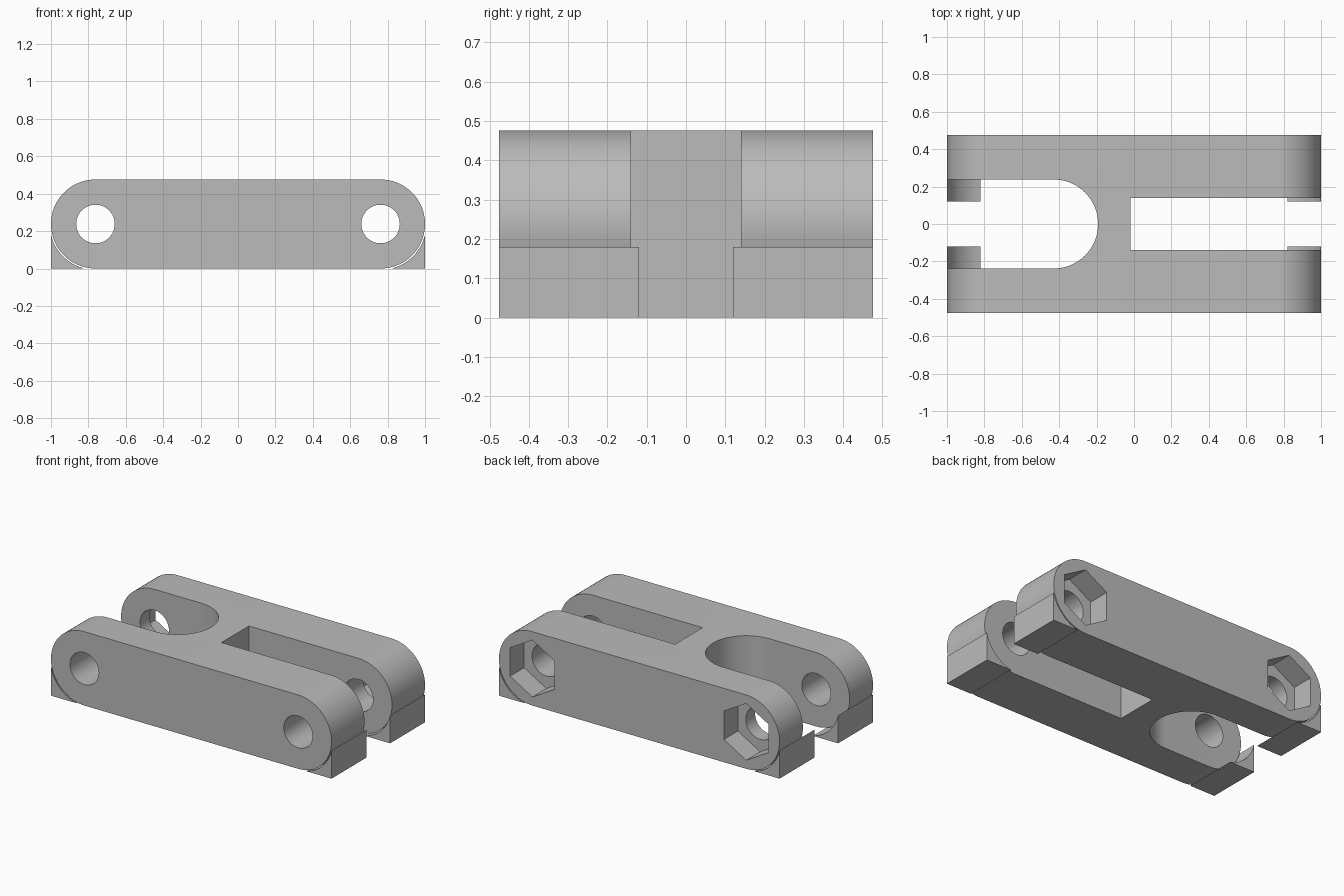
import bpy, bmesh
from math import pi, cos, sin, sqrt, acos

cube = bpy.data.objects.get("Cube")
if cube:
    bpy.data.objects.remove(cube, do_unlink=True)

R = 0.238            # end radius, also half the height
HALF_W = 0.476       # half the width
PIVOT = 1 - R        # pivot hole position along x

grey = bpy.data.materials.new("light grey")
grey.use_nodes = True
grey.diffuse_color = (0.5, 0.5, 0.5, 1)
grey.node_tree.nodes["Principled BSDF"].inputs["Base Color"].default_value = (0.5, 0.5, 0.5, 1)


def arc(cx, cy, r, start, end, n):
    steps = [start + (end - start) * i / n for i in range(n + 1)]
    return [(cx + r * cos(a), cy + r * sin(a)) for a in steps]


def prism(name, profile, axis, lo, hi):
    """Extrude a 2D profile along y (profile is x, z) or z (profile is x, y)."""
    bm = bmesh.new()
    place = (lambda u, v, d: (u, d, v)) if axis == "y" else (lambda u, v, d: (u, v, d))
    face = bm.faces.new([bm.verts.new(place(u, v, lo)) for u, v in profile])
    extruded = bmesh.ops.extrude_face_region(bm, geom=[face])["geom"]
    shift = place(0, 0, hi - lo)
    bmesh.ops.translate(bm, vec=shift, verts=[v for v in extruded if isinstance(v, bmesh.types.BMVert)])
    bmesh.ops.recalc_face_normals(bm, faces=bm.faces)
    mesh = bpy.data.meshes.new(name)
    bm.to_mesh(mesh)
    bm.free()
    mesh.materials.append(grey)
    obj = bpy.data.objects.new(name, mesh)
    bpy.context.collection.objects.link(obj)
    return obj


def select(obj):
    bpy.ops.object.select_all(action="DESELECT")
    obj.select_set(True)
    bpy.context.view_layer.objects.active = obj


def cut(target, cutter):
    cutter.hide_render = True
    mod = target.modifiers.new("cut", "BOOLEAN")
    mod.operation, mod.solver, mod.object = "DIFFERENCE", "EXACT", cutter
    select(target)
    bpy.ops.object.modifier_apply(modifier=mod.name)
    bpy.data.objects.remove(cutter, do_unlink=True)


def smooth(obj):
    select(obj)
    bpy.ops.object.shade_smooth_by_angle(angle=pi / 6)


# Link body with rounded ends
outline = arc(PIVOT, R, R, -pi / 2, pi / 2, 40) + arc(-PIVOT, R, R, pi / 2, 3 * pi / 2, 40)
link_body = prism("link_body", outline, "y", -HALF_W, HALF_W)

# Round-ended slot on one end, square slot on the other
round_slot = [(-1.2, -R)] + arc(-0.43, 0, R, -pi / 2, pi / 2, 40) + [(-1.2, R)]
cut(link_body, prism("round_slot_cutter", round_slot, "z", -0.2, 0.7))
square_slot = [(-0.02, -0.14), (1.2, -0.14), (1.2, 0.14), (-0.02, 0.14)]
cut(link_body, prism("square_slot_cutter", square_slot, "z", -0.2, 0.7))

# Pivot holes and hexagonal nut pockets in the back
for side in (-1, 1):
    hole = arc(side * PIVOT, R, 0.103, 0, 2 * pi, 48)[:-1]
    cut(link_body, prism("hole_cutter", hole, "y", -0.6, 0.6))
    pocket = arc(side * PIVOT, R, 0.183, pi / 6, 13 * pi / 6, 6)[:-1]
    cut(link_body, prism("pocket_cutter", pocket, "y", HALF_W - 0.143, 0.6))
smooth(link_body)

# Support feet under the rounded ends, hollowed to leave a thin gap
GAP_R = 0.245
overlap = acos(R / GAP_R)
for x_name, sx in (("left", 1), ("right", -1)):
    hollow = arc(PIVOT, R, GAP_R, -pi / 2 + overlap, -overlap, 24)
    foot = [(sx * x, max(z, 0)) for x, z in hollow + [(1, 0)]]
    for y_name, lo, hi in (("front", -HALF_W, -0.12), ("back", 0.12, HALF_W)):
        smooth(prism(f"{y_name}_{x_name}_foot", foot, "y", lo, hi))
